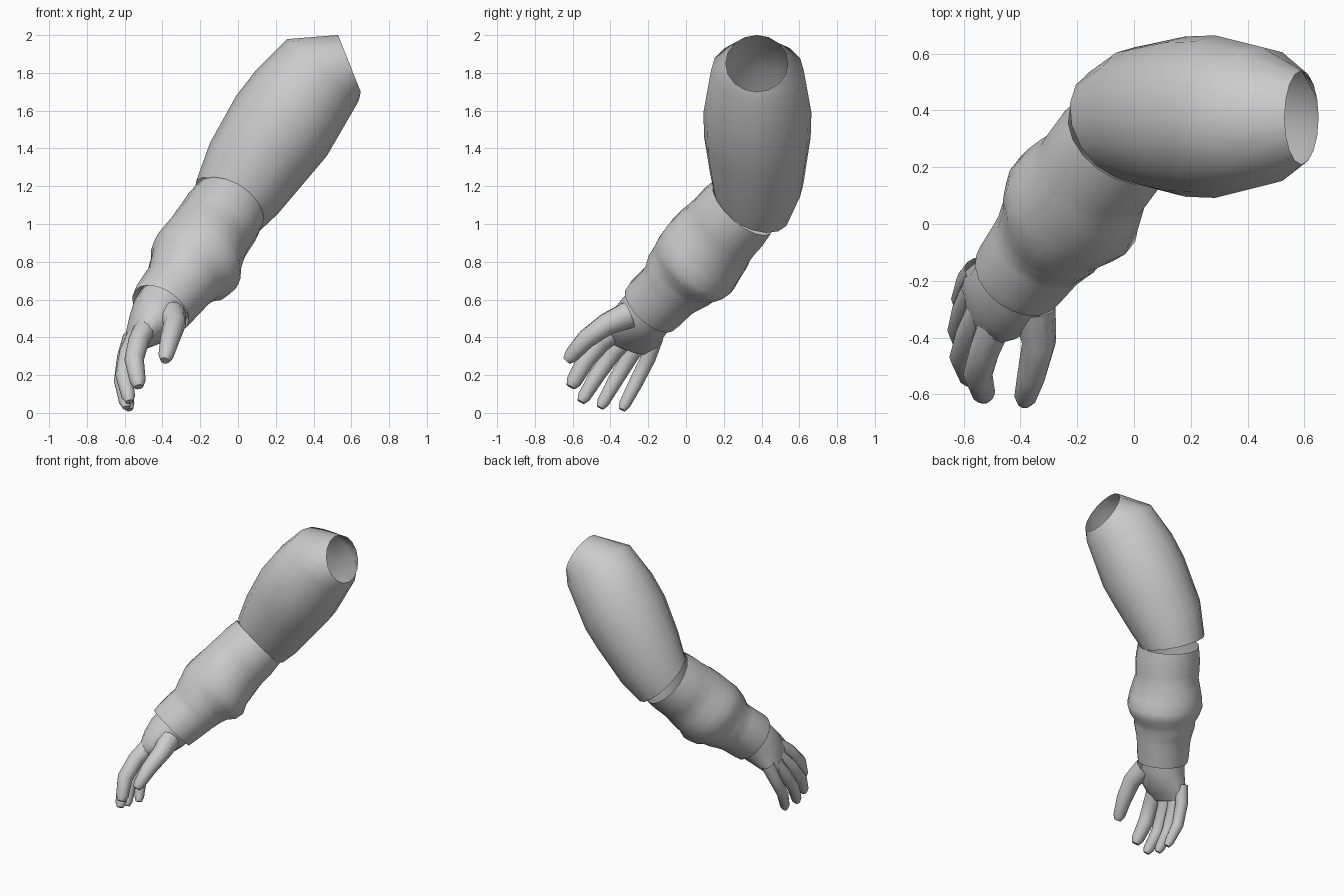
import bpy, bmesh, math
from mathutils import Vector as V

if "Cube" in bpy.data.objects:
    bpy.data.objects.remove(bpy.data.objects["Cube"])

grey = bpy.data.materials.new("plain_grey")
grey.diffuse_color = (0.6, 0.6, 0.6, 1)
grey.use_nodes = True
grey.node_tree.nodes["Principled BSDF"].inputs["Base Color"].default_value = grey.diffuse_color


def add_loft(bm, rings, ref, sides=16, cap_end=False, wobble=None):
    """Skin rings of (centre, normal, radius along ref, radius across ref)."""
    loops = []
    for i, (c, n, ru, rv) in enumerate(rings):
        n = V(n).normalized()
        u = V(ref)
        u = (u - n * u.dot(n)).normalized()
        w = n.cross(u)
        loop = []
        for k in range(sides):
            a = 2 * math.pi * k / sides
            s = wobble(i, a) if wobble else 1
            loop.append(bm.verts.new(V(c) + (u * ru * math.cos(a) + w * rv * math.sin(a)) * s))
        loops.append(loop)
    for a, b in zip(loops, loops[1:]):
        for k in range(sides):
            j = (k + 1) % sides
            bm.faces.new((a[k], b[k], b[j], a[j]))
    if cap_end:
        bm.faces.new(loops[-1])


def finish(name, bm, angle=50):
    bmesh.ops.recalc_face_normals(bm, faces=bm.faces)
    me = bpy.data.meshes.new(name)
    bm.to_mesh(me)
    bm.free()
    me.materials.append(grey)
    ob = bpy.data.objects.new(name, me)
    bpy.context.collection.objects.link(ob)
    bpy.ops.object.select_all(action='DESELECT')
    ob.select_set(True)
    bpy.context.view_layer.objects.active = ob
    bpy.ops.object.shade_smooth_by_angle(angle=math.radians(angle))
    return ob


# Upper arm: swollen open tube, shoulder end first
bm = bmesh.new()
add_loft(bm, [
    ((.59, .375, 1.85), (.93, 0, .37), .165, .162),
    ((.45, .378, 1.815), (.655, 0, .755), .245, .25),
    ((.285, .378, 1.59), (.78, 0, .63), .286, .295),
    ((.18, .378, 1.46), (.76, 0, .65), .282, .29),
    ((.03, .375, 1.24), (.72, .15, .68), .25, .26),
    ((-.05, .348, 1.10), (.57, .38, .73), .215, .215),
], (0, 1, 0))
finish("upper_arm", bm)

# Forearm sleeve: gathered folds along a straight axis, cuff first
cuff = V((-.41, -.19, .55))
axis = V((.36, .49, .54)).normalized()
under = V((.5, .3, -.7))
profile = [  # distance from cuff, radius, sag to the underside
    (.03, .145, 0), (0, .168, 0), (.04, .174, 0), (.16, .18, .01), (.20, .186, .015),
    (.26, .205, .01), (.30, .212, .01), (.35, .238, .02), (.41, .25, .025),
    (.47, .24, .01), (.55, .228, .005), (.60, .218, 0), (.66, .217, 0),
    (.73, .217, 0), (.82, .206, 0)]
rings = [(cuff + axis * t + under * s, axis, r, r) for t, r, s in profile]


def folds(i, a):
    amount = .025 if 3 <= i <= 11 else 0
    return 1 + amount * math.sin(2 * a + i * 1.3)


bm = bmesh.new()
add_loft(bm, rings, (0, 0, 1), 18, wobble=folds)
finish("forearm_sleeve", bm)

# Hand: flattened palm, widest across the knuckles
bm = bmesh.new()
add_loft(bm, [
    ((-.375, -.14, .60), (.44, .6, .665), .145, .145),
    ((-.43, -.215, .52), (.48, .55, .68), .15, .14),
    ((-.475, -.265, .455), (.53, .47, .70), .16, .115),
    ((-.525, -.285, .395), (.53, .40, .74), .15, .075),
    ((-.555, -.295, .35), (.50, .40, .76), .125, .045),
], (.28, -.92, .24), 14, cap_end=True)
finish("palm", bm)

# Fingers and thumb: tapered bent tubes with rounded tips
digits = {
    "thumb": (((-.35, -.30, .52), (-.335, -.42, .47), (-.36, -.53, .39), (-.382, -.61, .30)),
              (.075, .06, .052, .04)),
    "index_finger": (((-.49, -.35, .45), (-.525, -.44, .385), (-.55, -.53, .28), (-.53, -.595, .165)),
                     (.06, .055, .052, .042)),
    "middle_finger": (((-.54, -.30, .41), (-.58, -.38, .325), (-.605, -.47, .20), (-.58, -.54, .085)),
                      (.05, .047, .045, .036)),
    "ring_finger": (((-.56, -.23, .40), (-.595, -.295, .30), (-.615, -.375, .17), (-.595, -.44, .055)),
                    (.05, .045, .042, .034)),
    "little_finger": (((-.55, -.165, .40), (-.585, -.20, .29), (-.605, -.265, .16), (-.58, -.325, .045)),
                      (.048, .042, .039, .032)),
}
for name, (path, radii) in digits.items():
    pts = [V(p) for p in path]
    rings = []
    for i, p in enumerate(pts):
        d = pts[max(i - 1, 0)] - pts[min(i + 1, len(pts) - 1)]
        rings.append((p, d, radii[i], radii[i]))
    tip = (pts[-1] - pts[-2]).normalized()
    rings.append((pts[-1] + tip * .032, -tip, radii[-1] * .6, radii[-1] * .6))
    bm = bmesh.new()
    add_loft(bm, rings, (.28, -.92, .24), 10, cap_end=True)
    finish(name, bm, 60)
